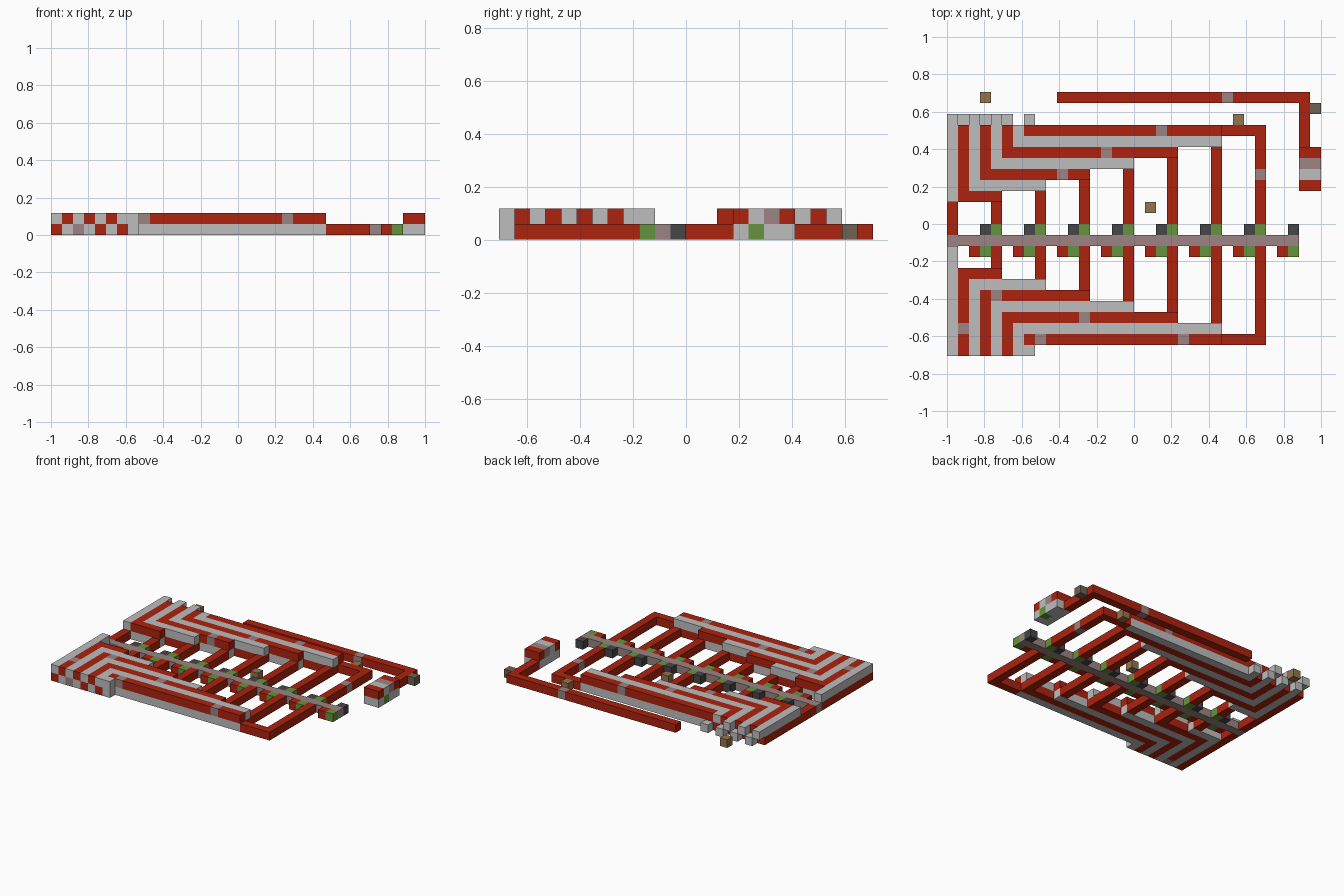
import bpy, bmesh
from mathutils import Vector

cube = bpy.data.objects.get("Cube")
if cube:
    bpy.data.objects.remove(cube)

NX, NY = 34, 24
U = 2 / NX


def linear(c):
    c /= 255
    return c / 12.92 if c <= 0.04045 else ((c + 0.055) / 1.055) ** 2.4


def material(name, r, g, b):
    m = bpy.data.materials.new(name)
    m.use_nodes = True
    col = (linear(r), linear(g), linear(b), 1)
    m.diffuse_color = col
    bsdf = m.node_tree.nodes["Principled BSDF"]
    bsdf.inputs["Base Color"].default_value = col
    bsdf.inputs["Roughness"].default_value = 0.9
    return m


RED = material("wire red", 172, 34, 14)
GRAY = material("block light gray", 190, 190, 190)
MAUVE = material("repeater mauve", 156, 132, 132)
GREEN = material("torch green", 102, 148, 62)
DARK = material("dark gray", 70, 70, 72)
BROWN = material("sign brown", 148, 117, 76)
TAUPE = material("lever taupe", 110, 98, 84)

cells = {}   # grid cell -> part name
parts = {}   # part name -> material


def fill(name, mat, x0, x1, y0, y1, z):
    """Claim an inclusive span of grid cells for a part."""
    parts[name] = mat
    for x in range(x0, x1 + 1):
        for y in range(y0, y1 + 1):
            cells[x, y, z] = name


def repeater(x, y, z):
    fill("repeaters", MAUVE, x, x, y, y, z)


# Two banks of nested L-shaped lanes; red wire and gray block swap level
for i in range(8):
    end = 24 if i > 6 else 4 * i
    raised_red = i % 2 == 1
    for bank, corner, edge in (("front", 8 - i, 0), ("back", 13 + i, 20)):
        if i == 0:
            corner = 9 if bank == "front" else 14
        if i == 7:
            corner = 1 if bank == "front" else 20
        lo, hi = min(corner, edge), max(corner, edge)
        if i == 7:
            lo = hi = corner
        for z in (0, 1):
            is_red = raised_red == (z == 1)
            name = f"{bank}_lane_{i + 1}_" + ("wire" if is_red else "block")
            mat = RED if is_red else GRAY
            # Gray blocks of the back bank stick out by one cell
            top = hi + 1 if bank == "back" and not is_red and i != 6 else hi
            fill(name, mat, i, i, lo, top, z)
            if i:
                fill(name, mat, i, end, corner, corner, z)

# Gray end block at the open end of the outer front lane
for z in (0, 1):
    fill("front_end_block", GRAY, 7, 7, 0, 0, z)

# Low cross wires joining the two banks
fill("cross_wire_1", RED, 0, 0, 11, 13, 0)
for k, (lo, hi) in enumerate(((8, 13), (7, 14), (6, 15), (5, 16),
                              (4, 17), (3, 18), (1, 20))):
    x = 4 * k + 4
    fill(f"cross_wire_{k + 2}", RED, x, x, lo, hi, 0)
for y in (1, 20):
    fill("cross_wire_8", RED, 25, 28, y, y, 0)

# Central repeater bar with its row of small gates
fill("central_bar", MAUVE, 0, 31, 10, 10, 0)
for x in range(3, 32, 4):
    fill("gate_wires", RED, x - 1, x - 1, 9, 9, 0)
    fill("gate_torches", GREEN, x, x, 9, 9, 0)
    fill("gate_backs", DARK, x, x, 11, 11, 0)
    if x < 31:
        fill("gate_torches", GREEN, x + 1, x + 1, 11, 11, 0)

# Feed wire along the back and down the right-hand end
fill("feed_wire", RED, 10, 32, 23, 23, 0)
fill("feed_wire", RED, 32, 32, 19, 22, 0)
fill("feed_lever", TAUPE, 33, 33, 22, 22, 0)

# Two-level clock block at the end of the feed wire
fill("clock_base", GRAY, 32, 33, 15, 18, 0)
fill("clock_torch", GREEN, 33, 33, 16, 16, 0)
for y, name, mat in ((15, "clock_wire", RED), (16, "clock_block", GRAY),
                     (17, "clock_repeater", MAUVE), (18, "clock_wire", RED)):
    fill(name, mat, 32, 33, y, y, 1)

# Loose signs
for x, y in ((3, 23), (26, 21), (18, 13)):
    fill("signs", BROWN, x, x, y, y, 0)

# Repeaters set into the wires
for x, y in ((8, 1), (21, 1), (12, 3), (4, 5), (1, 2),
             (19, 20), (14, 18), (10, 16)):
    repeater(x, y, 1)
for x, y in ((2, 0), (28, 16), (25, 23)):
    repeater(x, y, 0)


def build(name, mat):
    """Make the outer skin of one part from its grid cells."""
    bm = bmesh.new()
    for cell, owner in cells.items():
        if owner != name:
            continue
        centre = Vector((cell[0] + 0.5 - NX / 2, cell[1] + 0.5 - NY / 2, cell[2] + 0.5))
        for axis in range(3):
            for sign in (-1, 1):
                near = list(cell)
                near[axis] += sign
                if tuple(near) in cells:
                    continue
                n, a, b = Vector(), Vector(), Vector()
                n[axis] = sign / 2
                a[(axis + 1) % 3] = sign / 2
                b[(axis + 2) % 3] = 0.5
                bm.faces.new([bm.verts.new((centre + n + p) * U)
                              for p in (-a - b, a - b, a + b, b - a)])
    bmesh.ops.remove_doubles(bm, verts=bm.verts, dist=0.001)
    mesh = bpy.data.meshes.new(name)
    bm.to_mesh(mesh)
    bm.free()
    mesh.materials.append(mat)
    bpy.context.collection.objects.link(bpy.data.objects.new(name, mesh))


for part, mat in parts.items():
    if part in cells.values():
        build(part, mat)
